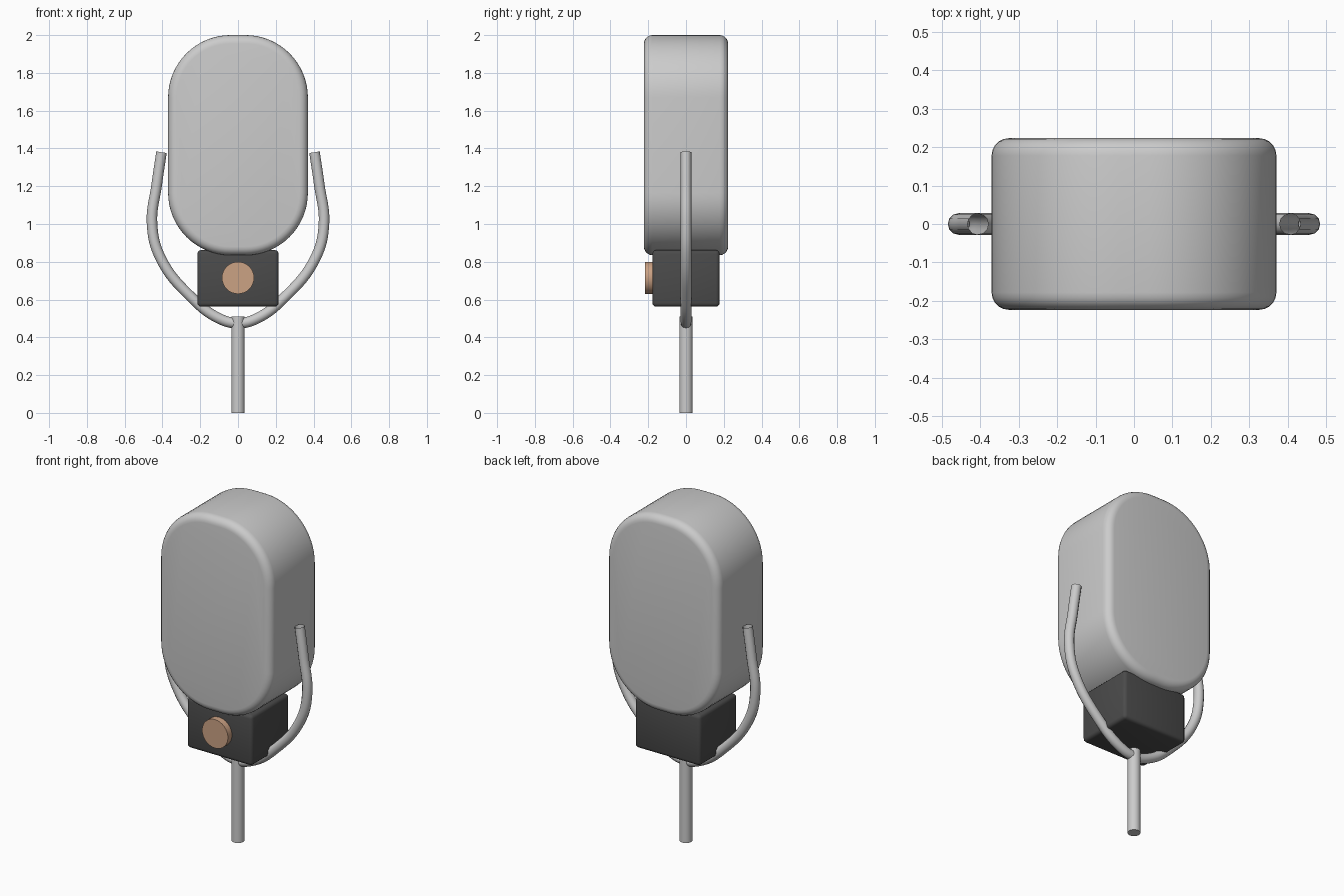
import bpy, bmesh, math
from mathutils import Vector

if "Cube" in bpy.data.objects:
    bpy.data.objects.remove(bpy.data.objects["Cube"], do_unlink=True)


def material(name, rgb):
    m = bpy.data.materials.new(name)
    m.use_nodes = True
    m.diffuse_color = (*rgb, 1)
    m.node_tree.nodes["Principled BSDF"].inputs["Base Color"].default_value = (*rgb, 1)
    return m


silver = material("silver grey", (0.6, 0.6, 0.6))
charcoal = material("charcoal", (0.07, 0.07, 0.07))
copper = material("copper", (0.6, 0.36, 0.23))


def finish(obj, name, mat, bevel=0, segments=4):
    """Name, colour, round the edges and smooth an object."""
    obj.name = obj.data.name = name
    obj.data.materials.append(mat)
    bpy.ops.object.select_all(action='DESELECT')
    obj.select_set(True)
    bpy.context.view_layer.objects.active = obj
    if bevel:
        mod = obj.modifiers.new("rounded_edges", 'BEVEL')
        mod.width, mod.segments = bevel, segments
        mod.limit_method, mod.angle_limit = 'ANGLE', math.radians(40)
        bpy.ops.object.modifier_apply(modifier=mod.name)
    bpy.ops.object.shade_smooth_by_angle(angle=math.radians(40))
    return obj


def cylinder(name, mat, radius, depth, location, rotation=(0, 0, 0)):
    bpy.ops.mesh.primitive_cylinder_add(vertices=32, radius=radius, depth=depth,
                                        location=location, rotation=rotation)
    return finish(bpy.context.object, name, mat)


# Head: rounded outline extruded front to back
half_w, bottom, top, radius, half_d = 0.37, 0.835, 2.0, 0.33, 0.223
outline = []
for quarter, (sx, sz) in enumerate([(1, 1), (-1, 1), (-1, -1), (1, -1)]):
    cx = sx * (half_w - radius)
    cz = top - radius if sz > 0 else bottom + radius
    for i in range(17):
        a = math.pi / 2 * (quarter + i / 16)
        outline.append((cx + radius * math.cos(a), -half_d, cz + radius * math.sin(a)))
bm = bmesh.new()
face = bm.faces.new([bm.verts.new(p) for p in outline])
back = bmesh.ops.extrude_face_region(bm, geom=[face])
bmesh.ops.translate(bm, vec=(0, 2 * half_d, 0),
                    verts=[v for v in back["geom"] if isinstance(v, bmesh.types.BMVert)])
if not any(len(f.verts) > 4 and f.calc_center_median().y < 0 for f in bm.faces):
    bm.faces.new([e for e in bm.verts if e.co.y < 0])
bmesh.ops.recalc_face_normals(bm, faces=bm.faces)
mesh = bpy.data.meshes.new("head")
bm.to_mesh(mesh)
bm.free()
head = bpy.data.objects.new("head", mesh)
bpy.context.collection.objects.link(head)
finish(head, "head", silver, bevel=0.045, segments=5)

# Base block under the head
bpy.ops.mesh.primitive_cube_add(size=1, location=(0, 0, 0.712))
block = bpy.context.object
block.scale = (0.43, 0.356, 0.3)
bpy.ops.object.transform_apply(location=False, rotation=False, scale=True)
finish(block, "base_block", charcoal, bevel=0.02, segments=3)

# Round button on the front and the pole below
cylinder("button", copper, 0.085, 0.06, (0, -0.186, 0.715), (math.pi / 2, 0, 0))
cylinder("pole", silver, 0.035, 0.51, (0, 0, 0.255))

# Yoke: open-ended tube swept along a mirrored path
side = [(0.405, 1.38), (0.43, 1.21), (0.455, 1.0), (0.41, 0.82),
        (0.245, 0.61), (0.1, 0.50)]
path = side + [(0, 0.475)] + [(-x, z) for x, z in reversed(side)]
curve = bpy.data.curves.new("yoke", 'CURVE')
curve.dimensions = '3D'
curve.bevel_depth, curve.bevel_resolution = 0.028, 4
curve.use_fill_caps = False
spline = curve.splines.new('BEZIER')
spline.resolution_u = 8
spline.bezier_points.add(len(path) - 1)
for p, (x, z) in zip(spline.bezier_points, path):
    p.co = Vector((x, 0, z))
    p.handle_left_type = p.handle_right_type = 'AUTO'
yoke = bpy.data.objects.new("yoke", curve)
bpy.context.collection.objects.link(yoke)
bpy.ops.object.select_all(action='DESELECT')
yoke.select_set(True)
bpy.context.view_layer.objects.active = yoke
bpy.ops.object.convert(target='MESH')
finish(bpy.context.object, "yoke", silver)
